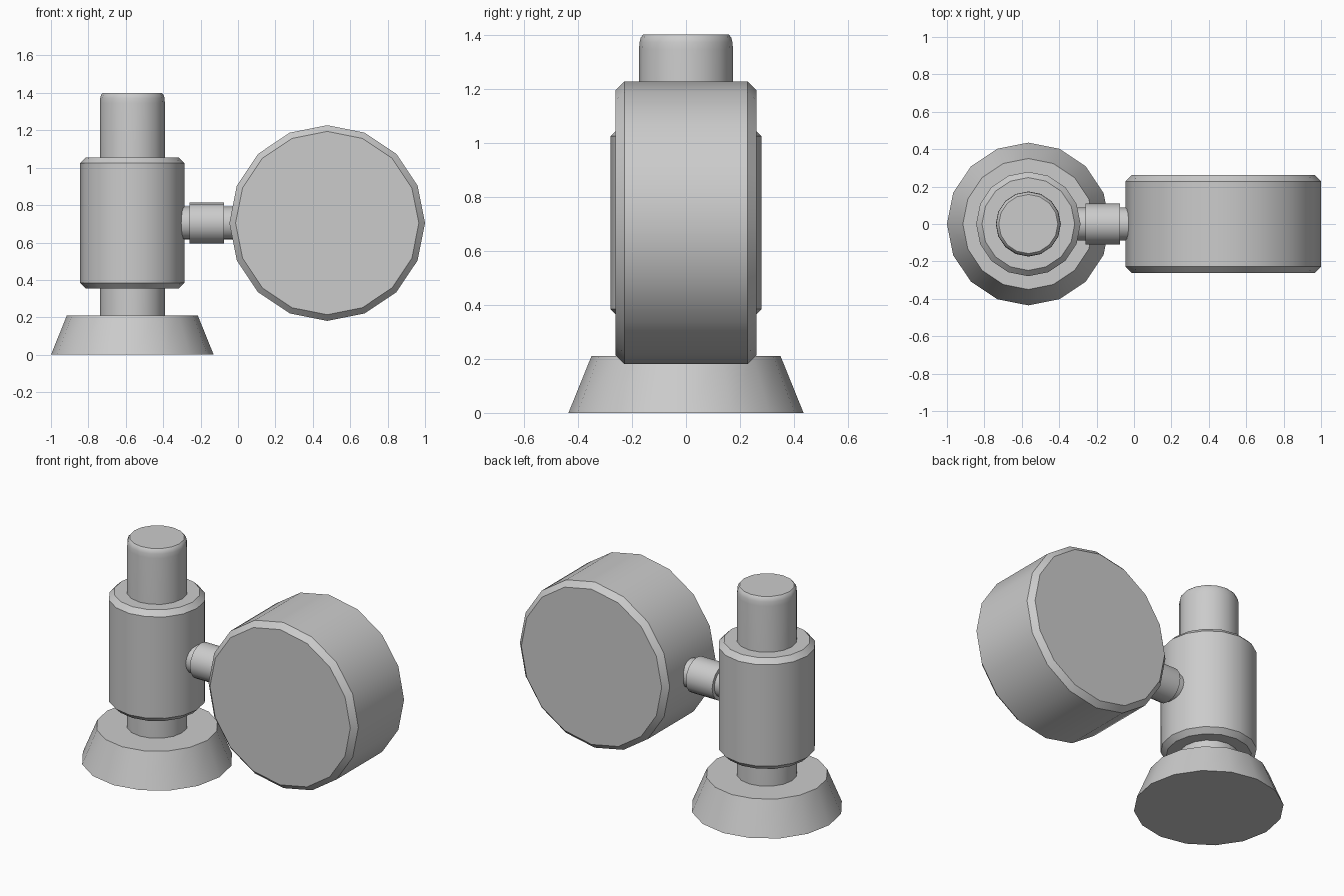
import bpy, bmesh
from math import tau, cos, sin, radians
from mathutils import Matrix

if "Cube" in bpy.data.objects:
    bpy.data.objects.remove(bpy.data.objects["Cube"])

SIDES = 16
AXIS_X = -0.565   # centre line of the post
ARM_Z = 0.704     # height of the side arm


def lathe(name, profile, location, rotation=None):
    """Closed solid of revolution about z from (radius, height) points."""
    bm = bmesh.new()
    rings = [[bm.verts.new((r * cos(tau * i / SIDES), r * sin(tau * i / SIDES), h))
              for i in range(SIDES)] for r, h in profile]
    for a, b in zip(rings, rings[1:]):
        for i in range(SIDES):
            j = (i + 1) % SIDES
            bm.faces.new((a[i], a[j], b[j], b[i]))
    bm.faces.new(rings[0][::-1])
    bm.faces.new(rings[-1])
    if rotation:
        bmesh.ops.transform(bm, matrix=rotation, verts=bm.verts)
    bmesh.ops.recalc_face_normals(bm, faces=bm.faces)
    mesh = bpy.data.meshes.new(name)
    bm.to_mesh(mesh)
    bm.free()
    obj = bpy.data.objects.new(name, mesh)
    obj.location = location
    bpy.context.collection.objects.link(obj)
    bpy.ops.object.select_all(action='DESELECT')
    obj.select_set(True)
    bpy.context.view_layer.objects.active = obj
    bpy.ops.object.shade_smooth_by_angle(angle=radians(30))
    return obj


def chamfered(radius, half, c):
    """Profile of a cylinder with chamfered rims."""
    return [(radius - c, -half), (radius, -half + c), (radius, half - c), (radius - c, half)]


along_x = Matrix.Rotation(radians(90), 4, 'Y')
along_y = Matrix.Rotation(radians(90), 4, 'X')

# Upright: flared foot, rounded post and thick collar
lathe("base", [(0.435, 0), (0.35, 0.21)], (AXIS_X, 0, 0))
lathe("post", [(0.174, 0.18), (0.174, 1.345), (0.172, 1.372), (0.167, 1.39), (0.158, 1.4)],
      (AXIS_X, 0, 0))
lathe("collar", chamfered(0.279, 0.351, 0.031), (AXIS_X, 0, ARM_Z))

# Side arm with sleeve
lathe("arm", [(0.088, -0.2), (0.088, 0.2)], (-0.17, 0, ARM_Z), along_x)
lathe("arm_sleeve", [(0.109, -0.092), (0.109, 0.092)], (-0.167, 0, ARM_Z), along_x)

# Large drum, flat faces to front and back
lathe("drum", chamfered(0.523, 0.261, 0.033), (0.477, 0, ARM_Z), along_y)
